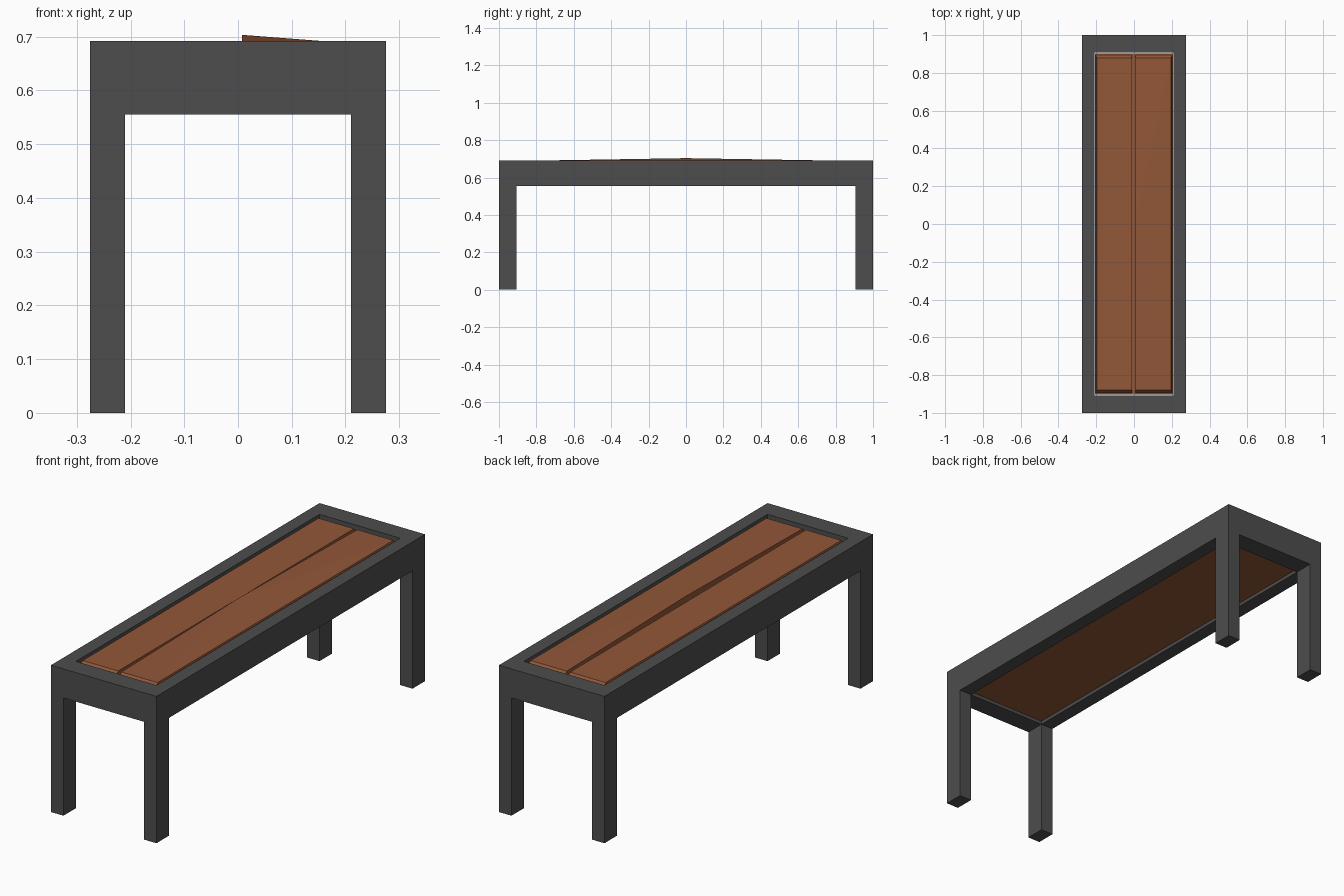
import bpy, bmesh

if "Cube" in bpy.data.objects:
    bpy.data.objects.remove(bpy.data.objects["Cube"])


def material(name, rgb):
    m = bpy.data.materials.new(name)
    m.diffuse_color = (*rgb, 1)
    m.use_nodes = True
    m.node_tree.nodes["Principled BSDF"].inputs["Base Color"].default_value = m.diffuse_color
    return m


def add_object(name, bm, mat):
    bmesh.ops.recalc_face_normals(bm, faces=bm.faces[:])
    me = bpy.data.meshes.new(name)
    bm.to_mesh(me)
    bm.free()
    me.materials.append(mat)
    ob = bpy.data.objects.new(name, me)
    bpy.context.collection.objects.link(ob)
    return ob


def extrude_down(bm, faces, depth):
    r = bmesh.ops.extrude_face_region(bm, geom=faces, use_keep_orig=False)
    new = r["geom"]
    bmesh.ops.translate(bm, verts=[g for g in new if isinstance(g, bmesh.types.BMVert)],
                        vec=(0, 0, -depth))
    return [g for g in new if isinstance(g, bmesh.types.BMFace)]


steel = material("dark_grey", (0.075, 0.075, 0.075))
wood = material("brown_wood", (0.29, 0.095, 0.04))

X, Y = 0.275, 1.0          # outer half sizes
IX, IY = 0.21, 0.907       # opening half sizes
TOP, RAIL = 0.692, 0.555   # top and underside of the rails

# Frame with legs: a 3 x 3 plan without its centre, corners pulled down to the floor
bm = bmesh.new()
xs, ys = (-X, -IX, IX, X), (-Y, -IY, IY, Y)
grid = [[bm.verts.new((x, y, TOP)) for y in ys] for x in xs]
cells = [bm.faces.new((grid[i][j], grid[i + 1][j], grid[i + 1][j + 1], grid[i][j + 1]))
         for i in range(3) for j in range(3) if (i, j) != (1, 1)]
bmesh.ops.duplicate(bm, geom=bm.verts[:] + bm.edges[:] + cells)
rails = extrude_down(bm, cells, TOP - RAIL)
corners = [f for f in rails
           if abs(f.calc_center_median().x) > IX and abs(f.calc_center_median().y) > IY]
extrude_down(bm, corners, RAIL)
bmesh.ops.remove_doubles(bm, verts=bm.verts[:], dist=0.0005)
bmesh.ops.dissolve_limit(bm, angle_limit=0.01, verts=bm.verts[:], edges=bm.edges[:])
add_object("frame_and_legs", bm, steel)

# Seat base filling the opening
BASE = 0.667
bm = bmesh.new()
bmesh.ops.create_cube(bm, size=1)
for v in bm.verts:
    v.co.x *= 0.412
    v.co.y *= 1.806
    v.co.z = BASE if v.co.z > 0 else 0.568
add_object("seat_base", bm, wood)


def plank(name, inner, outer, outer_low, lift):
    """Plank with sloping rim; the middle of its inner edge can be warped upward."""
    bm = bmesh.new()
    low = [bm.verts.new((x, y, BASE - 0.005)) for x, y in
           ((inner, -0.9), (outer_low, -0.9), (outer_low, 0.9), (inner, 0.9), (inner, 0))]
    high = [bm.verts.new((x, y, z)) for x, y, z in
            ((inner, -0.878, 0.689), (outer, -0.878, 0.689), (outer, 0.878, 0.689),
             (inner, 0.878, 0.689), (inner, 0, 0.689 + lift))]
    bm.faces.new(low)
    for a in range(5):
        b = (a + 1) % 5
        bm.faces.new((low[a], low[b], high[b], high[a]))
    for a in range(3):
        bm.faces.new((high[a], high[a + 1], high[4]))
    add_object(name, bm, wood)


plank("left_plank", -0.01, -0.195, -0.204, 0)
plank("right_plank", 0.007, 0.195, 0.204, 0.0145)
